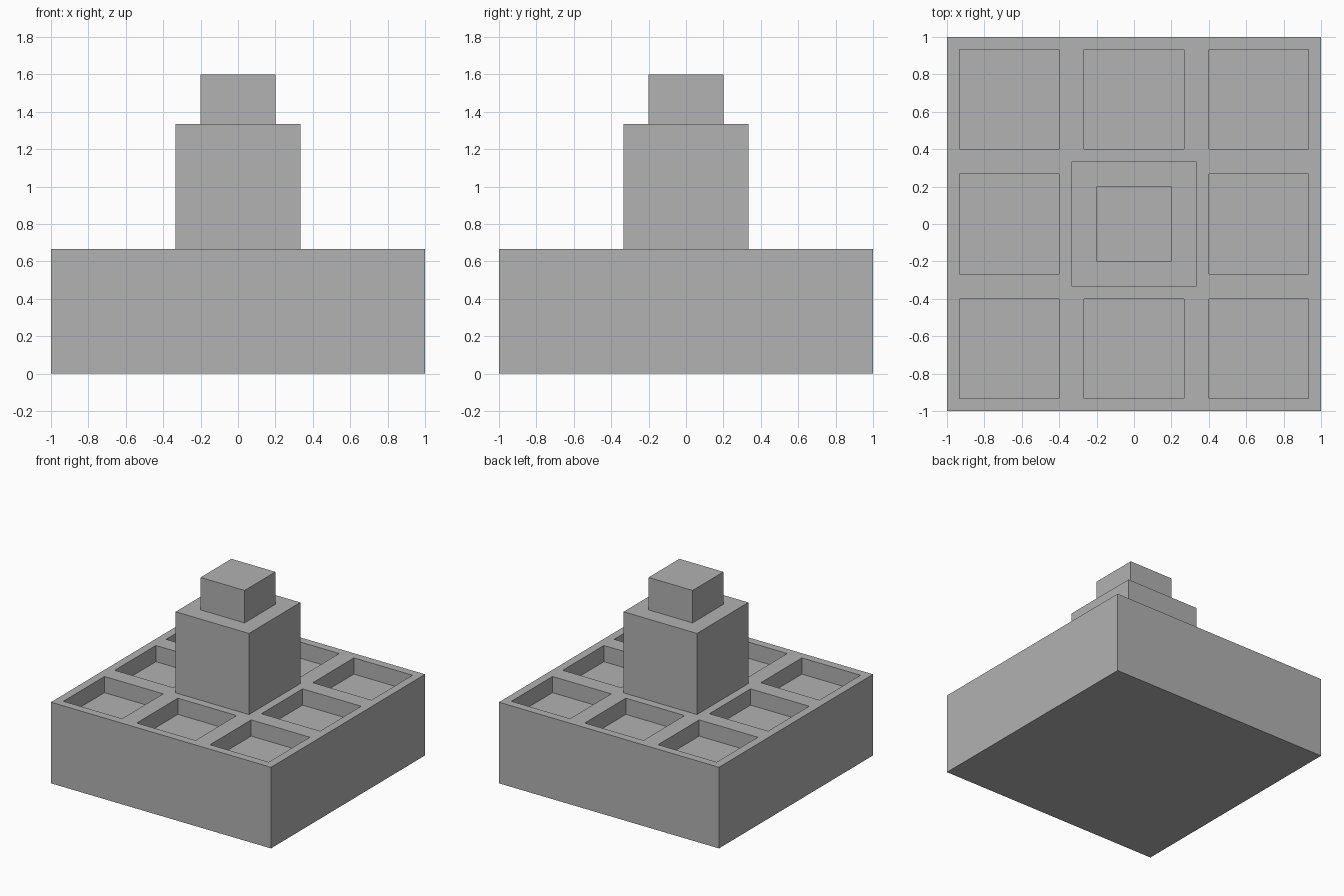
import bpy
import bmesh
from mathutils import Vector

default = bpy.data.objects.get("Cube")
if default:
    bpy.data.objects.remove(default, do_unlink=True)

U = 1 / 15            # module: the base is 30 modules wide
BASE_H = 10 * U

grey = bpy.data.materials.new("plain_grey")
grey.use_nodes = True
colour = (0.445, 0.445, 0.445, 1)
grey.diffuse_color = colour
grey.node_tree.nodes["Principled BSDF"].inputs["Base Color"].default_value = colour


def finish(bm, name):
    bmesh.ops.recalc_face_normals(bm, faces=bm.faces)
    mesh = bpy.data.meshes.new(name)
    bm.to_mesh(mesh)
    bm.free()
    mesh.materials.append(grey)
    obj = bpy.data.objects.new(name, mesh)
    bpy.context.collection.objects.link(obj)
    return obj


def block(name, width, bottom, height):
    bm = bmesh.new()
    bmesh.ops.create_cube(bm, size=1)
    bmesh.ops.scale(bm, vec=(width, width, height), verts=bm.verts)
    bmesh.ops.translate(bm, vec=(0, 0, bottom + height / 2), verts=bm.verts)
    return finish(bm, name)


# Base: three by three cells on top, walls and floor below
bm = bmesh.new()
bmesh.ops.create_grid(bm, x_segments=3, y_segments=3, size=1)
bmesh.ops.translate(bm, vec=(0, 0, BASE_H), verts=bm.verts)
cells = [f for f in bm.faces if f.calc_center_median().xy.length > 0.1]
rim = [e for e in bm.edges if e.is_boundary]
walls = bmesh.ops.extrude_edge_only(bm, edges=rim)["geom"]
lower = [v for v in walls if isinstance(v, bmesh.types.BMVert)]
bmesh.ops.translate(bm, vec=(0, 0, -BASE_H), verts=lower)
bmesh.ops.contextual_create(
    bm, geom=[e for e in walls if isinstance(e, bmesh.types.BMEdge)
              and all(v.co.z < 0.01 for v in e.verts)])

# Square pockets sunk into the eight outer cells
bmesh.ops.inset_individual(bm, faces=cells, thickness=U, use_even_offset=True)
pockets = bmesh.ops.extrude_discrete_faces(bm, faces=cells)["faces"]
for face in pockets:
    bmesh.ops.translate(bm, vec=Vector((0, 0, -2 * U)), verts=face.verts)
bmesh.ops.dissolve_limit(bm, angle_limit=0.01, verts=bm.verts, edges=bm.edges)
finish(bm, "pocketed_base")

# Stepped tower in the middle
block("tower", 10 * U, BASE_H, 10 * U)
block("tower_cap", 6 * U, 20 * U, 4 * U)
